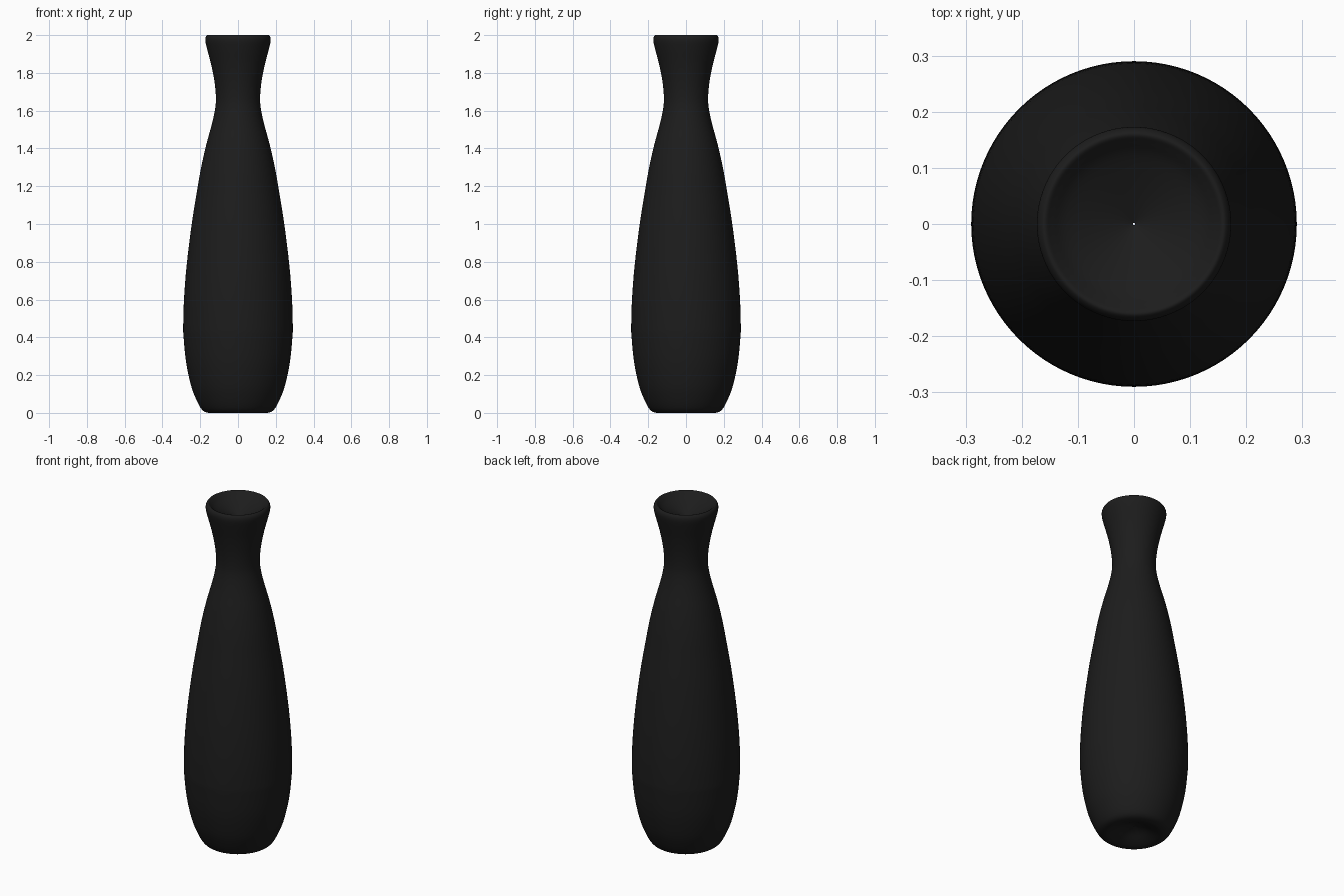
import bpy, bmesh, math

if "Cube" in bpy.data.objects:
    bpy.data.objects.remove(bpy.data.objects["Cube"])

# Outline of the vase as (radius, height), from the base dimple to the mouth funnel
PROFILE = [
    (0.002, 0.05), (0.05, 0.038), (0.10, 0.015), (0.135, 0.002), (0.155, 0.0), (0.18, 0.008),
    (0.20, 0.03), (0.225, 0.08), (0.25, 0.15), (0.275, 0.27), (0.288, 0.40),
    (0.29, 0.46), (0.286, 0.60), (0.272, 0.78), (0.245, 1.0), (0.216, 1.18),
    (0.195, 1.30), (0.168, 1.42), (0.138, 1.53), (0.121, 1.61), (0.117, 1.67),
    (0.124, 1.75), (0.141, 1.84), (0.162, 1.92), (0.172, 1.963), (0.172, 1.985),
    (0.165, 1.998), (0.157, 2.0), (0.145, 1.99), (0.12, 1.97), (0.06, 1.94), (0.002, 1.915),
]


def smooth_path(pts, steps=4):
    """Catmull-Rom interpolation through the outline points."""
    out = []
    for i in range(len(pts) - 1):
        p = [pts[max(i - 1, 0)], pts[i], pts[i + 1], pts[min(i + 2, len(pts) - 1)]]
        for s in range(steps):
            t = s / steps
            out.append(tuple(
                0.5 * (2 * b + (c - a) * t + (2 * a - 5 * b + 4 * c - d) * t ** 2
                       + (3 * b - a - 3 * c + d) * t ** 3)
                for a, b, c, d in zip(*p)))
    return out + [pts[-1]]


def lathe(name, pts, sides=96):
    bm = bmesh.new()
    rings = [[bm.verts.new((r * math.cos(math.tau * k / sides),
                            r * math.sin(math.tau * k / sides), z))
              for k in range(sides)] for r, z in pts]
    for lo, hi in zip(rings, rings[1:]):
        for k in range(sides):
            n = (k + 1) % sides
            bm.faces.new((lo[k], lo[n], hi[n], hi[k])).smooth = True
    mesh = bpy.data.meshes.new(name)
    bm.to_mesh(mesh)
    bm.free()
    obj = bpy.data.objects.new(name, mesh)
    bpy.context.collection.objects.link(obj)
    return obj


# Black glazed vase body
vase = lathe("vase", smooth_path(PROFILE))
black = bpy.data.materials.new("black_glaze")
black.diffuse_color = (0.012, 0.012, 0.012, 1)
black.use_nodes = True
black.node_tree.nodes["Principled BSDF"].inputs["Base Color"].default_value = black.diffuse_color
vase.data.materials.append(black)
